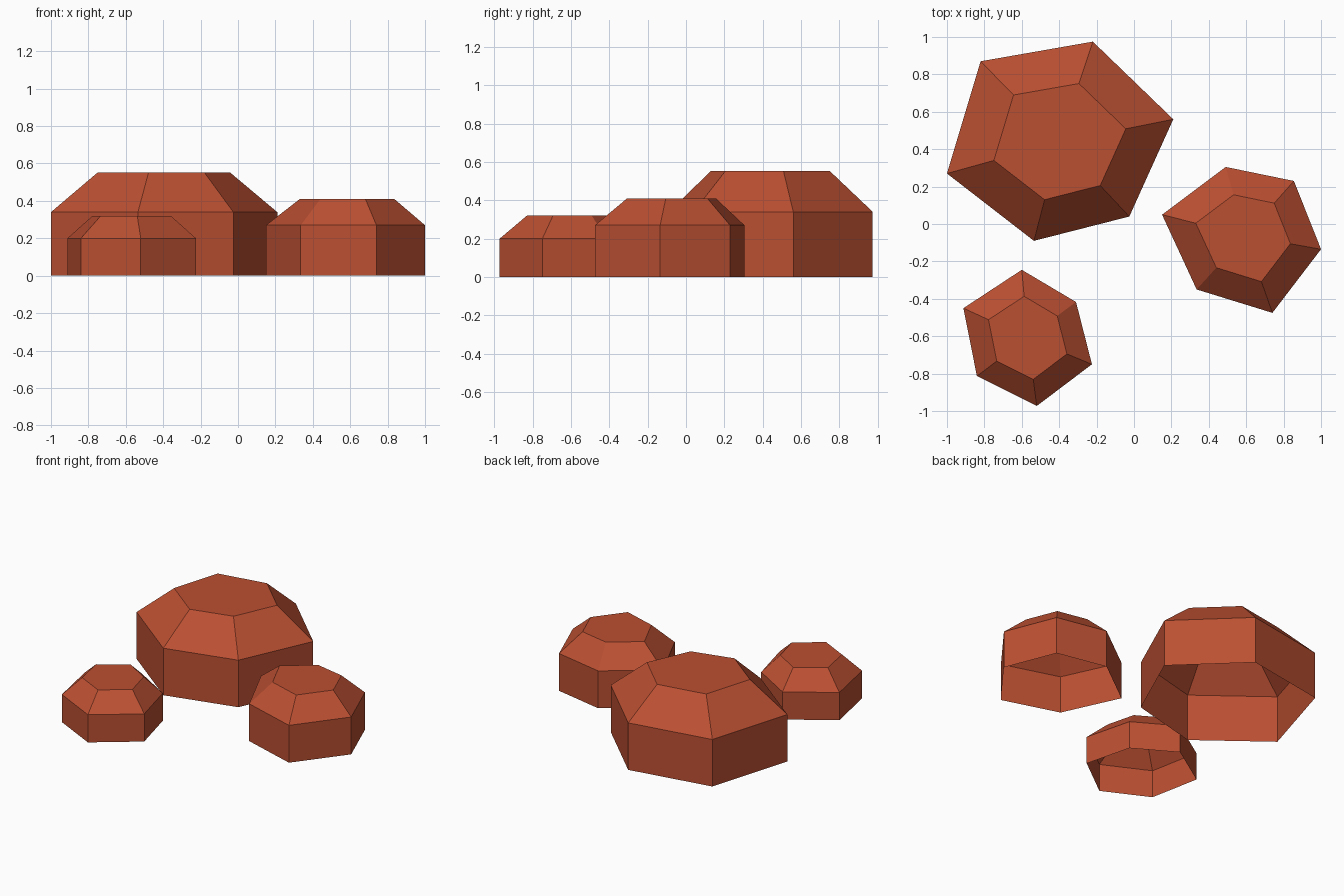
import bpy
import bmesh
from mathutils import Vector

default_cube = bpy.data.objects.get("Cube")
if default_cube:
    bpy.data.objects.remove(default_cube, do_unlink=True)

# Single red clay colour
clay = bpy.data.materials.new("red_clay")
clay.use_nodes = True
colour = (0.5, 0.08, 0.032, 1)
clay.diffuse_color = colour
clay.node_tree.nodes["Principled BSDF"].inputs["Base Color"].default_value = colour


def build_rock(name, outline, shoulder, height, taper):
    """Six-sided rock: upright walls, sloped shoulder, flat top, open base."""
    bm = bmesh.new()
    corners = [Vector(p) for p in outline]
    centre = sum(corners, Vector((0, 0))) / len(corners)

    def ring(z, scale):
        points = [centre + (c - centre) * scale for c in corners]
        return [bm.verts.new((p.x, p.y, z)) for p in points]

    rings = [ring(0, 1), ring(shoulder, 1), ring(height, taper)]
    count = len(corners)
    for low, high in zip(rings, rings[1:]):
        for i in range(count):
            j = (i + 1) % count
            bm.faces.new((low[i], low[j], high[j], high[i]))
    bm.faces.new(rings[-1])

    mesh = bpy.data.meshes.new(name)
    bm.to_mesh(mesh)
    bm.free()
    mesh.materials.append(clay)
    rock = bpy.data.objects.new(name, mesh)
    bpy.context.collection.objects.link(rock)
    return rock


# Outlines run counter-clockwise seen from above
build_rock("large_rock",
           [(-0.22, 0.975), (-0.82, 0.87), (-1, 0.27),
            (-0.535, -0.09), (-0.025, 0.04), (0.21, 0.56)],
           shoulder=0.34, height=0.553, taper=0.583)

build_rock("medium_rock",
           [(0.49, 0.305), (0.15, 0.05), (0.335, -0.35),
            (0.74, -0.475), (1, -0.135), (0.855, 0.23)],
           shoulder=0.27, height=0.41, taper=0.595)

build_rock("small_rock",
           [(-0.6, -0.245), (-0.912, -0.45), (-0.84, -0.813),
            (-0.52, -0.973), (-0.225, -0.75), (-0.31, -0.417)],
           shoulder=0.2, height=0.32, taper=0.61)
